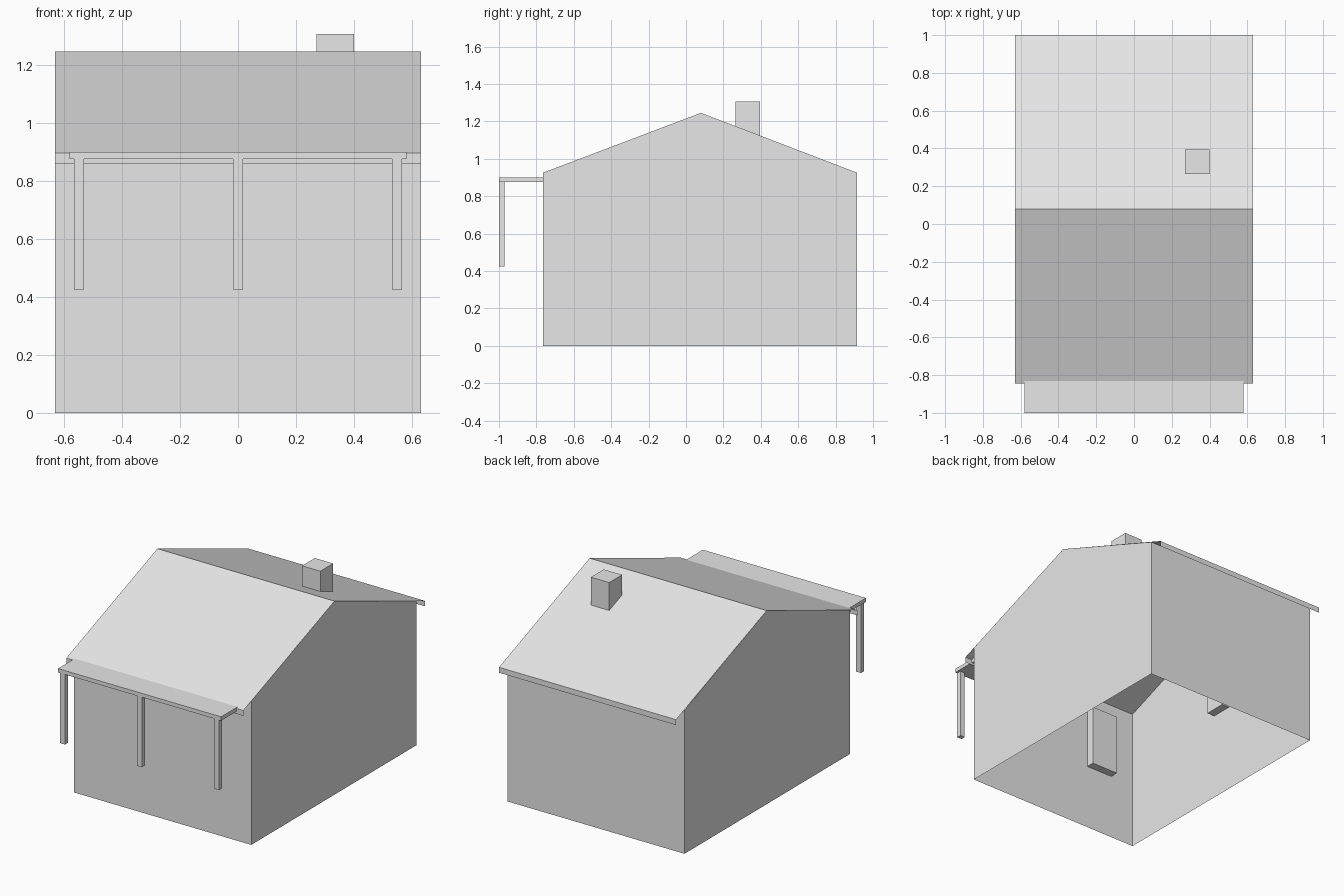
import bpy

if "Cube" in bpy.data.objects:
    bpy.data.objects.remove(bpy.data.objects["Cube"])

# One plain grey for the whole model
grey = bpy.data.materials.new("plain_grey")
grey.diffuse_color = (0.8, 0.8, 0.8, 1)
grey.use_nodes = True
grey.node_tree.nodes["Principled BSDF"].inputs["Base Color"].default_value = grey.diffuse_color


def add_mesh(name, verts, faces):
    me = bpy.data.meshes.new(name)
    me.from_pydata(verts, [], faces)
    me.materials.append(grey)
    ob = bpy.data.objects.new(name, me)
    bpy.context.collection.objects.link(ob)
    return ob


def box(name, x0, x1, y0, y1, z0, z1):
    verts = [(x, y, z) for x in (x0, x1) for y in (y0, y1) for z in (z0, z1)]
    faces = [(0, 1, 3, 2), (4, 6, 7, 5), (0, 4, 5, 1),
             (2, 3, 7, 6), (0, 2, 6, 4), (1, 5, 7, 3)]
    return add_mesh(name, verts, faces)


def sweep(name, profile, w, gables=False):
    """Stretch an open (y, z) profile from -w to w as a thin sheet."""
    n = len(profile)
    verts = [(s * w, y, z) for s in (-1, 1) for y, z in profile]
    faces = [(i, n + i, n + i + 1, i + 1) for i in range(n - 1)]
    if gables:
        faces += [tuple(range(n)), tuple(reversed(range(n, 2 * n)))]
    return add_mesh(name, verts, faces)


W = 0.63
RIDGE = (0.08, 1.245)

# Walls: front and back sheets plus two gables, open underneath
front = sweep("front_wall", [(-0.765, 0), (-0.765, 0.925)], W)
back = sweep("back_wall", [(0.915, 0.925), (0.915, 0)], W)
gable = [(-0.765, 0), (-0.765, 0.925), RIDGE, (0.915, 0.925), (0.915, 0)]
add_mesh("left_gable", [(-W, y, z) for y, z in gable], [(0, 1, 2, 3, 4)])
add_mesh("right_gable", [(W, y, z) for y, z in gable], [(4, 3, 2, 1, 0)])

# Thin overhanging roof with a small lip along each eave
sweep("roof", [(-0.845, 0.86), (-0.845, 0.895), RIDGE, (1.0, 0.895), (1.0, 0.86)], W)

# Chimney
box("chimney", 0.27, 0.40, 0.265, 0.395, 1.1, 1.305)

# Porch slab and posts
box("porch_roof", -0.58, 0.58, -1.0, -0.765, 0.875, 0.9)
for i, x in enumerate((-0.548, 0, 0.548)):
    box(f"porch_post_{i + 1}", x - 0.017, x + 0.017, -1.0, -0.97, 0.425, 0.88)

# Door and window blocks set inside the walls
box("door_block", -0.46, -0.27, -0.763, -0.71, 0.425, 0.82)
box("window_block", -0.628, -0.575, 0.01, 0.15, 0.57, 0.76)
